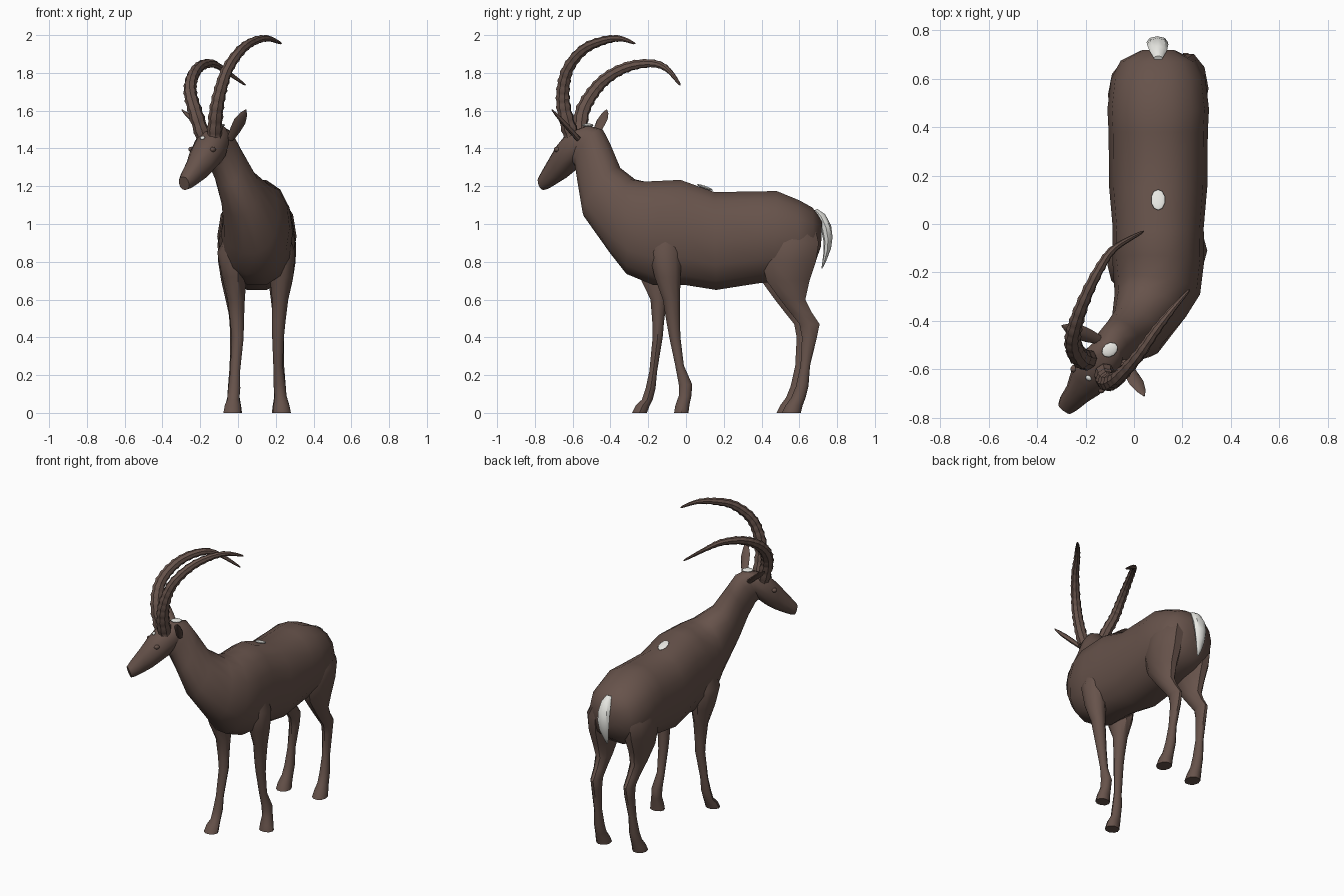
import bpy, bmesh, math
from mathutils import Vector as V, Matrix


def material(name, col):
    m = bpy.data.materials.new(name)
    m.diffuse_color = (*col, 1)
    return m


BROWN = material("brown_hide", (0.135, 0.086, 0.070))
WHITE = material("white_fur", (0.80, 0.80, 0.76))


def ellipse(c, u, v, n=10, p=1.0):
    """Ring around c with half axes u and v; p < 1 makes it boxier."""
    f = lambda a: math.copysign(abs(a) ** p, a)
    return [V(c) + V(u) * f(math.cos(2 * math.pi * i / n))
            + V(v) * f(math.sin(2 * math.pi * i / n)) for i in range(n)]


def loft(name, rings, mat=BROWN, angle=40):
    bm = bmesh.new()
    rows = [[bm.verts.new(p) for p in r] for r in rings]
    n = len(rows[0])
    for a, b in zip(rows, rows[1:]):
        for i in range(n):
            j = (i + 1) % n
            bm.faces.new((a[i], a[j], b[j], b[i]))
    bm.faces.new(rows[0])
    bm.faces.new(rows[-1])
    bmesh.ops.recalc_face_normals(bm, faces=bm.faces)
    return finish(name, bm, mat, angle)


def finish(name, bm, mat, angle=40):
    me = bpy.data.meshes.new(name)
    bm.to_mesh(me)
    bm.free()
    me.materials.append(mat)
    me.shade_smooth()
    me.set_sharp_from_angle(angle=math.radians(angle))
    ob = bpy.data.objects.new(name, me)
    bpy.context.collection.objects.link(ob)
    return ob


def blob(name, loc, scale, rot=(0, 0, 0), mat=WHITE):
    bm = bmesh.new()
    bmesh.ops.create_uvsphere(bm, u_segments=10, v_segments=6, radius=1)
    ob = finish(name, bm, mat)
    ob.location, ob.scale = loc, scale
    ob.rotation_euler = [math.radians(a) for a in rot]
    return ob


def trunk(name, rows, n=14):
    """rows: top point, bottom point, half width, yaw in degrees."""
    rings = []
    for top, bot, hw, yaw in rows:
        t, b, a = V(top), V(bot), math.radians(yaw)
        rings.append(ellipse((t + b) / 2, V((math.cos(a), math.sin(a), 0)) * hw,
                             (t - b) / 2, n, 0.9))
    return loft(name, rings)


# torso: rump to chest, then the neck turning aside
C = 0.10
trunk("torso_and_neck", [
    ((C, .72, 1.02), (C, .715, .88), .07, 0),
    ((C, .67, 1.09), (C, .68, .78), .155, 0),
    ((C, .60, 1.13), (C, .60, .72), .195, 0),
    ((C, .48, 1.18), (C, .47, .69), .21, 0),
    ((C, .38, 1.178), (C, .38, .68), .205, 0),
    ((C, .15, 1.175), (C, .16, .645), .203, 0),
    ((C, -.03, 1.24), (C, .0, .67), .188, 0),
    ((C, -.13, 1.235), (C, -.17, .67), .19, -2),
    ((.10, -.22, 1.23), (.09, -.31, .73), .18, -8),
    ((.075, -.28, 1.24), (.06, -.39, .84), .155, -18),
    ((.02, -.36, 1.30), (0, -.53, 1.04), .115, -28),
    ((-.03, -.41, 1.42), (-.07, -.555, 1.20), .09, -35),
    ((-.065, -.45, 1.50), (-.12, -.57, 1.30), .08, -37),
    ((-.10, -.51, 1.52), (-.14, -.59, 1.32), .07, -37),
])

# head: poll to muzzle
trunk("head", [
    ((-.07, -.47, 1.49), (-.11, -.54, 1.36), .06, -37),
    ((-.10, -.51, 1.525), (-.13, -.585, 1.31), .08, -37),
    ((-.165, -.605, 1.49), (-.17, -.615, 1.27), .088, -37),
    ((-.205, -.665, 1.42), (-.20, -.655, 1.235), .074, -37),
    ((-.235, -.705, 1.36), (-.235, -.70, 1.205), .054, -37),
    ((-.275, -.75, 1.285), (-.265, -.735, 1.185), .044, -37),
    ((-.292, -.772, 1.25), (-.28, -.755, 1.18), .033, -37),
], 12)
for side, s in (("left", -1), ("right", 1)):
    c = V((-.19, -.64, 1.395)) + V((.8, -.6, 0)) * .072 * s
    blob(side + "_eye", c, (.014, .018, .014), (0, 0, -37), BROWN)


def leg(name, x0, rows):
    """rows: z, centre x shift, half width, front y, back y."""
    loft(name, [ellipse((x0 + dx, (a + b) / 2, z), (rx, 0, 0), (0, (b - a) / 2, 0), 10)
                for z, dx, rx, a, b in rows])


# front legs: left one steps forward
leg("front_left_leg", -.01, [
    (1.00, .03, .06, -.25, -.08), (.85, -.015, .085, -.28, -.06),
    (.72, -.01, .065, -.25, -.06), (.60, 0, .046, -.19, -.10),
    (.48, .005, .036, -.18, -.115), (.40, .008, .032, -.178, -.122),
    (.22, -.005, .026, -.195, -.152), (.13, -.01, .032, -.215, -.16),
    (.07, -.015, .032, -.235, -.175), (.04, -.018, .042, -.268, -.19),
    (0, -.02, .047, -.288, -.205)])
leg("front_right_leg", .22, [
    (1.00, -.03, .06, -.19, -.03), (.85, .005, .078, -.20, -.02),
    (.72, .01, .062, -.17, -.025), (.60, .003, .043, -.125, -.03),
    (.48, -.005, .036, -.105, -.03), (.40, -.008, .031, -.09, -.028),
    (.25, -.008, .025, -.058, -.01), (.15, 0, .032, -.04, .035),
    (.09, .005, .032, -.04, .03), (.04, .01, .042, -.058, .02),
    (0, .012, .048, -.065, .015)])

# hind legs, mirrored with a small step
for side, s, dy in (("left", -1, -.018), ("right", 1, .01)):
    leg("hind_%s_leg" % side, C + s * .12, [(z, s * dx, rx, a + dy, b + dy)
        for z, dx, rx, a, b in [
            (1.02, -.04, .07, .43, .67), (.90, .0, .088, .40, .70),
            (.80, .005, .08, .385, .685), (.70, .005, .064, .41, .65),
            (.60, 0, .046, .485, .625), (.53, -.004, .034, .54, .66),
            (.47, -.006, .03, .588, .70), (.40, -.006, .028, .602, .685),
            (.25, 0, .024, .595, .648), (.14, .002, .031, .57, .64),
            (.08, .004, .033, .545, .625), (.04, .006, .042, .515, .61),
            (0, .006, .047, .495, .60)]])


def spline(pts, t):
    """Catmull-Rom through pts, t in 0..1."""
    f = min(t, .99999) * (len(pts) - 1)
    i = int(f)
    u = f - i
    p = [V(pts[max(0, min(len(pts) - 1, i + k))]) for k in (-1, 0, 1, 2)]
    return .5 * (2 * p[1] + (p[2] - p[0]) * u
                 + (2 * p[0] - 5 * p[1] + 4 * p[2] - p[3]) * u * u
                 + (3 * p[1] - p[0] - 3 * p[2] + p[3]) * u ** 3)


def horn(name, pts, steps=54):
    """Tapered curved horn with growth ridges on every third ring."""
    rings = []
    side = V((.8, -.6, 0))
    for k in range(steps + 1):
        t = k / steps
        c = spline(pts, t)
        d = (spline(pts, min(1, t + .01)) - spline(pts, max(0, t - .01))).normalized()
        side = (side - d * side.dot(d)).normalized()
        r = .041 * (1 - t) ** .6 + .003
        r *= 1.1 if k % 3 == 0 and t < .85 else .96
        rings.append(ellipse(c, side * r * .88, d.cross(side) * r, 8))
    loft(name, rings, angle=35)


# horns sweeping up and back
horn("left_horn", [(-.18, -.565, 1.45), (-.225, -.55, 1.59), (-.253, -.49, 1.70),
                   (-.24, -.41, 1.78), (-.20, -.30, 1.835), (-.14, -.18, 1.85),
                   (-.08, -.10, 1.82), (.04, -.03, 1.735)])
horn("right_horn", [(-.125, -.605, 1.46), (-.115, -.645, 1.60), (-.09, -.65, 1.72),
                    (-.05, -.62, 1.83), (.02, -.54, 1.925), (.09, -.44, 1.97),
                    (.16, -.35, 1.982), (.23, -.27, 1.955)])


def ear(name, base, tip, wide):
    b, t = V(base), V(tip)
    d = (t - b).normalized()
    w = (V(wide) - d * d.dot(V(wide))).normalized()
    loft(name, [ellipse(b.lerp(t, f), w * hw, d.cross(w) * th, 8) for f, hw, th in
                ((0, .018, .014), (.3, .028, .014), (.6, .032, .012), (.85, .02, .008), (1, .003, .003))])


# ears
ear("left_ear", (-.14, -.48, 1.47), (-.298, -.42, 1.605), (.3, 1, .2))
ear("right_ear", (-.04, -.57, 1.45), (.042, -.71, 1.605), (1, .2, -.4))

# tail: white tuft hanging behind the rump
loft("tail", [ellipse((x, y, z), (w, 0, 0), (0, h, h * .5), 8) for x, y, z, w, h in (
    (.10, .685, 1.075, .018, .010), (.10, .715, 1.04, .036, .022),
    (.098, .742, .98, .044, .026), (.096, .752, .92, .044, .024),
    (.094, .748, .86, .034, .02), (.09, .732, .80, .018, .011), (.09, .72, .765, .004, .003))], WHITE)

# small white fur patches on back, nape and brow
blob("back_patch", (C, .10, 1.194), (.030, .046, .008), (-20, 0, 0))
blob("nape_patch", (-.10, -.52, 1.523), (.036, .028, .009), (0, 0, 37))
blob("brow_patch", (-.188, -.637, 1.456), (.014, .012, .008), (45, 0, -37))
